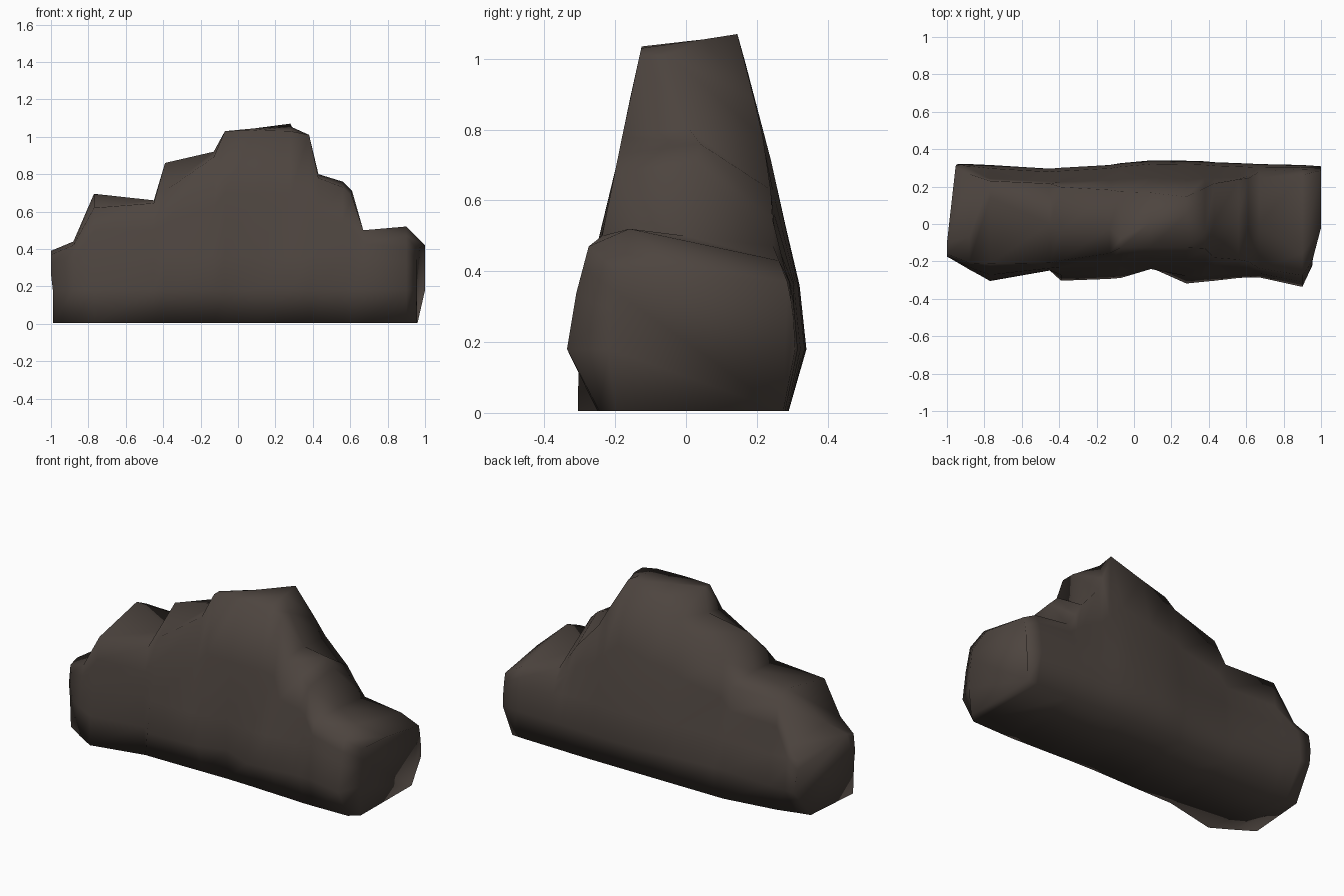
import bpy, bmesh

# Stations along x: x, front top z, ridge y, ridge z, back top z,
# widest front y, widest back y, front base y, back base y
STATIONS = [
    (-0.99, 0.37, -0.10, 0.39, 0.37, -0.18, 0.325, -0.17, 0.19),
    (-0.88, 0.42, -0.07, 0.44, 0.43, -0.245, 0.325, -0.24, 0.21),
    (-0.77, 0.62, 0.14, 0.695, 0.65, -0.305, 0.32, -0.305, 0.24),
    (-0.45, 0.645, 0.00, 0.66, 0.65, -0.25, 0.30, -0.235, 0.29),
    (-0.39, 0.71, -0.04, 0.86, 0.78, -0.305, 0.305, -0.235, 0.29),
    (-0.13, 0.89, -0.02, 0.92, 0.88, -0.295, 0.32, -0.233, 0.29),
    (-0.07, 1.03, -0.08, 1.03, 0.94, -0.29, 0.33, -0.232, 0.29),
    (0.09, 1.035, 0.01, 1.045, 0.99, -0.235, 0.345, -0.23, 0.29),
    (0.28, 1.03, 0.05, 1.055, 1.07, -0.32, 0.343, -0.235, 0.29),
    (0.38, 1.01, -0.05, 1.01, 0.88, -0.31, 0.34, -0.24, 0.29),
    (0.43, 0.78, 0.01, 0.80, 0.78, -0.305, 0.335, -0.242, 0.29),
    (0.56, 0.73, 0.04, 0.76, 0.63, -0.29, 0.33, -0.247, 0.288),
    (0.61, 0.68, 0.03, 0.71, 0.55, -0.287, 0.328, -0.25, 0.286),
    (0.67, 0.50, 0.00, 0.50, 0.47, -0.287, 0.325, -0.25, 0.285),
    (0.90, 0.47, -0.16, 0.52, 0.43, -0.338, 0.32, -0.245, 0.28),
    (0.985, 0.40, -0.02, 0.42, 0.37, -0.22, 0.313, -0.20, 0.275),
]
# Taper of the rock with height: z, share of the widest y
FRONT = [(0, 0.9), (0.16, 1.0), (0.27, 0.97), (0.5, 0.79), (0.62, 0.71),
         (0.87, 0.54), (1.1, 0.37)]
BACK = [(0, 0.86), (0.2, 1.0), (0.36, 0.93), (0.47, 0.76), (0.7, 0.71), (1.1, 0.40)]


def taper(table, z):
    for (z0, s0), (z1, s1) in zip(table, table[1:]):
        if z <= z1:
            return s0 + (s1 - s0) * (z - z0) / (z1 - z0)
    return table[-1][1]


def levels(top):
    low = min(0.36, 0.72 * top)
    return [0.18, low, (low + top) / 2, top]


bm = bmesh.new()
rings = []
for i, (x, top_f, y_r, z_r, top_b, y_f, y_b, base_f, base_b) in enumerate(STATIONS):
    upper = -0.30 if -0.8 < x < 0.8 else y_f   # the upper front face is nearly flat
    widths = [y_f, (y_f + upper) / 2, upper, upper]
    points = [(base_f, 0.005)]
    points += [(w * taper(FRONT, z), z) for w, z in zip(widths, levels(top_f))]
    points.append((y_r, z_r))
    points += [(y_b * taper(BACK, z), z) for z in reversed(levels(top_b))]
    points.append((base_b, 0.005))
    ring = []
    for y, z in points:
        px = x
        if i == 0:                      # left end slants inward at the back
            px += 0.05 * max(0, y / 0.33) - (0.01 if z > 0.2 else 0)
        if i == len(STATIONS) - 1:      # right end slants inward at the front and base
            px += 0.015 if y > -0.1 else -0.03
            px -= 0.04 if z < 0.05 and y > -0.1 else 0
        ring.append(bm.verts.new((px, y, z)))
    rings.append(ring)

# Skin between the stations, then close the ends
n = len(rings[0])
for a, b in zip(rings, rings[1:]):
    for k in range(n):
        bm.faces.new((a[k], a[(k + 1) % n], b[(k + 1) % n], b[k]))
for ring in (rings[0], rings[-1]):
    bm.faces.new(ring)
bmesh.ops.recalc_face_normals(bm, faces=bm.faces[:])
for face in bm.faces:
    face.smooth = True

mesh = bpy.data.meshes.new("stepped_rock")
bm.to_mesh(mesh)
bm.free()
rock = bpy.data.objects.new("stepped_rock", mesh)
bpy.context.collection.objects.link(rock)

stone = bpy.data.materials.new("dark brown stone")
stone.diffuse_color = (0.075, 0.059, 0.050, 1)
mesh.materials.append(stone)
